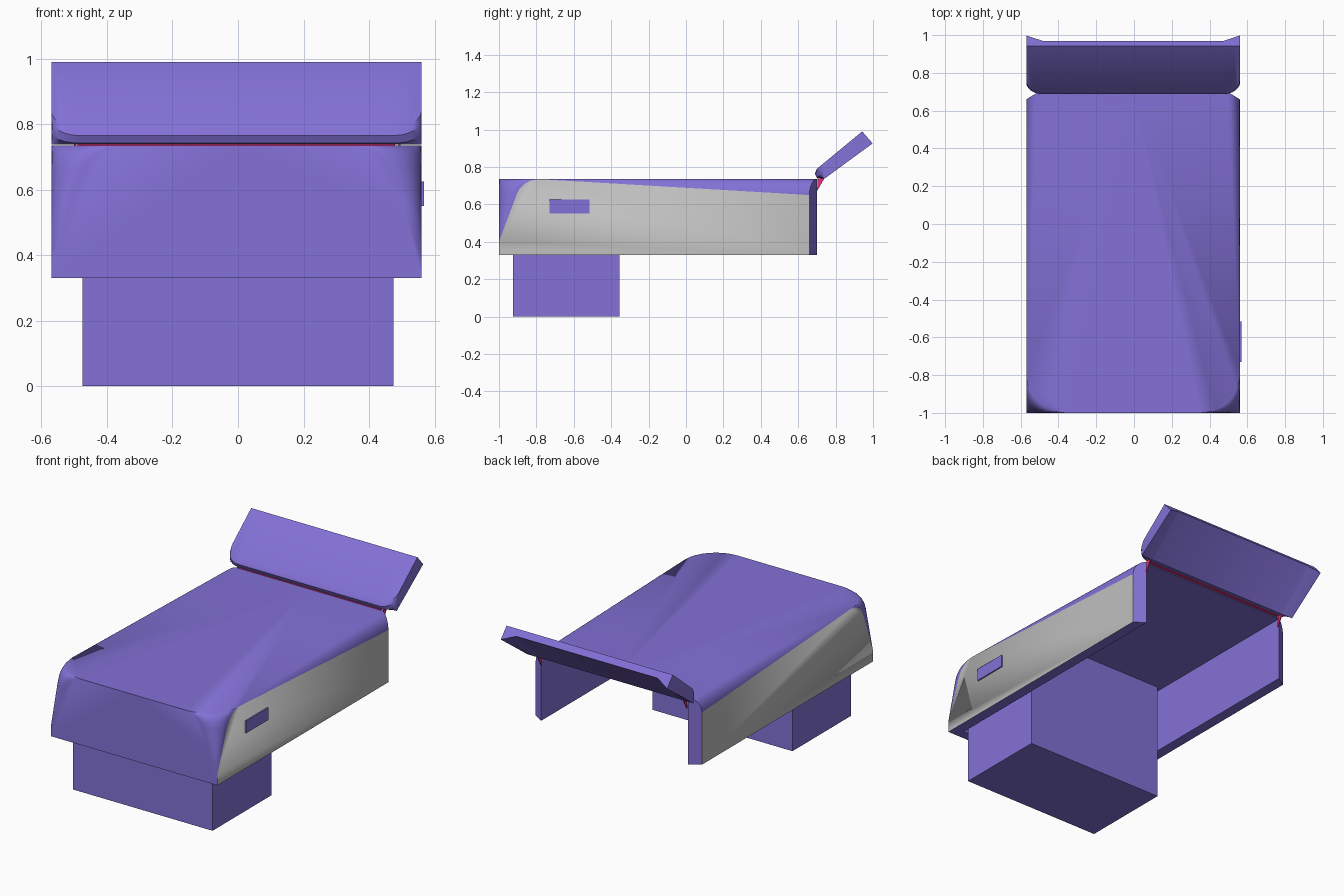
import bpy, bmesh, math

if "Cube" in bpy.data.objects:
    bpy.data.objects.remove(bpy.data.objects["Cube"])


def srgb(*c):
    f = lambda v: v / 12.92 if v <= 0.04045 else ((v + 0.055) / 1.055) ** 2.4
    return [f(v / 255) for v in c] + [1.0]


def material(name, *rgb):
    m = bpy.data.materials.new(name)
    m.diffuse_color = srgb(*rgb)
    m.use_nodes = True
    m.node_tree.nodes["Principled BSDF"].inputs["Base Color"].default_value = m.diffuse_color
    return m


PURPLE = material("purple", 131, 113, 215)
GREY = material("silver grey", 191, 191, 191)
PINK = material("pink", 222, 50, 120)


def make(name, bm, mats, smooth=False):
    bmesh.ops.remove_doubles(bm, verts=bm.verts, dist=1e-5)
    me = bpy.data.meshes.new(name)
    bm.to_mesh(me)
    bm.free()
    ob = bpy.data.objects.new(name, me)
    bpy.context.collection.objects.link(ob)
    for m in mats:
        me.materials.append(m)
    if smooth:
        bpy.ops.object.select_all(action='DESELECT')
        ob.select_set(True)
        bpy.context.view_layer.objects.active = ob
        bpy.ops.object.shade_smooth_by_angle(angle=math.radians(30))
    return ob


def box(name, lo, hi, mat):
    bm = bmesh.new()
    bmesh.ops.create_cube(bm, size=1)
    for v in bm.verts:
        v.co = [lo[i] + (v.co[i] + 0.5) * (hi[i] - lo[i]) for i in range(3)]
    return make(name, bm, [mat])


W, WI = 0.565, 0.50          # outer and inner half widths
XC = -0.005                  # centre of the shell
Z0, ZT, ZI = 0.33, 0.735, 0.727
YI = -0.94                   # inside of the front wall

# Shell: right half, then mirrored
bm = bmesh.new()


def face(pts):
    return bm.faces.new([bm.verts.new(p) for p in pts])


# front corner: rounding that grows with height
levels = [(0.40, 0.0), (0.54, 0.052), (0.66, 0.097), (0.69, 0.115),
          (0.712, 0.14), (0.727, 0.17), (ZT, 0.21)]
N = 8


def corner(z, r):
    return [(W - r + r * math.sin(a), -1 + r - r * math.cos(a), z)
            for a in (math.pi / 2 * i / N for i in range(N + 1))]


rings = [corner(z, r) for z, r in levels]
for i in range(N):
    face([rings[0][0], rings[1][i], rings[1][i + 1]])
    for lo, hi in zip(rings[1:], rings[2:]):
        face([lo[i], lo[i + 1], hi[i + 1], hi[i]])

# rear top fillet, lying in the plane of the vertical rear chamfer
arc = []
for i in range(N + 1):
    t = math.pi / 2 * i / N
    c = 1 - math.cos(t)
    arc.append((W - (W - WI) * c, 0.66 + 0.04 * c, 0.65 + (ZT - 0.65) * math.sin(t)))
apex = rings[-1][-1]
for a, b in zip(arc, arc[1:]):
    face([apex, a, b])

# flat outer faces: side, rear chamfer, front and top
side = face([(W, -1, Z0), (W, 0.66, Z0), arc[0]] + [r[-1] for r in reversed(rings)])
face([(W, 0.66, Z0), (WI, 0.70, Z0)] + arc[::-1])
face([(0, -1, Z0), (W, -1, Z0)] + [r[0] for r in rings] + [(0, -1, ZT)])
face([(0, -1, ZT)] + rings[-1] + [arc[-1], (0, 0.70, ZT)])
# inside walls, ceiling and rims
face([(WI, YI, Z0), (WI, 0.70, Z0), (WI, 0.70, ZI), (WI, YI, ZI)])
face([(0, YI, Z0), (WI, YI, Z0), (WI, YI, ZI), (0, YI, ZI)])
face([(0, YI, ZI), (WI, YI, ZI), (WI, 0.70, ZI), (0, 0.70, ZI)])
face([(0, 0.70, ZI), (WI, 0.70, ZI), (WI, 0.70, ZT), (0, 0.70, ZT)])
face([(0, -1, Z0), (W, -1, Z0), (W, 0.66, Z0), (WI, 0.70, Z0), (WI, YI, Z0), (0, YI, Z0)])
side.material_index = 1
bmesh.ops.remove_doubles(bm, verts=bm.verts, dist=1e-5)
dup = bmesh.ops.duplicate(bm, geom=bm.verts[:] + bm.edges[:] + bm.faces[:])["geom"]
for v in dup:
    if isinstance(v, bmesh.types.BMVert):
        v.co.x = -v.co.x
bmesh.ops.remove_doubles(bm, verts=bm.verts, dist=1e-5)
bmesh.ops.recalc_face_normals(bm, faces=bm.faces)
shell = make("shell", bm, [PURPLE, GREY], True)
shell.location.x = XC

# Block below the shell and button on its right side
box("lower_block", (-0.475, -0.925, 0), (0.475, -0.355, 0.73), PURPLE)
box("side_button", (0.55, -0.73, 0.55), (0.568, -0.515, 0.625), PURPLE)

# Rear flap: a channel lofted across x, with rounded lower corners
bm = bmesh.new()
weights = [0, 1, 1, 0.7, 0, 0]
profile = [(0.942, 0.99), (0.70, 0.79), (0.688, 0.765), (0.70, 0.742), (0.74, 0.737), (0.998, 0.926)]
half = [0.48 + 0.085 * math.sin(math.pi / 2 * i / 6) for i in range(7)]
loops = []
for x in [-h for h in reversed(half)] + half:
    k = (abs(x) - 0.48) / 0.085
    s = 0.06 * (1 - math.sqrt(max(0, 1 - k * k)))
    pts = [(y + s * w, z + 0.83 * s * w) for (y, z), w in zip(profile, weights)]
    pts[5] = (0.970 + 0.028 * k, 0.958 - 0.032 * k)
    loops.append([bm.verts.new((x, y, z)) for y, z in pts])
for a, b in zip(loops, loops[1:]):
    for i in range(6):
        j = (i + 1) % 6
        bm.faces.new([a[i], a[j], b[j], b[i]])
bm.faces.new(loops[0])
bm.faces.new(loops[-1])
bmesh.ops.recalc_face_normals(bm, faces=bm.faces)
flap = make("rear_flap", bm, [PURPLE], True)
flap.location.x = XC

# Hinge: a thin strip with a small triangular plate at each end
box("hinge_strip", (-0.49, 0.70, 0.733), (0.48, 0.715, 0.739), PINK)
for name, x in (("left_hinge_plate", -0.5), ("right_hinge_plate", 0.49)):
    bm = bmesh.new()
    tri = [(0.70, 0.67), (0.74, 0.739), (0.705, 0.739)]
    f = bm.faces.new([bm.verts.new((x, y, z)) for y, z in tri])
    ext = bmesh.ops.extrude_face_region(bm, geom=[f])["geom"]
    bmesh.ops.translate(bm, vec=(0.006, 0, 0),
                        verts=[v for v in ext if isinstance(v, bmesh.types.BMVert)])
    bmesh.ops.recalc_face_normals(bm, faces=bm.faces)
    make(name, bm, [PINK])
